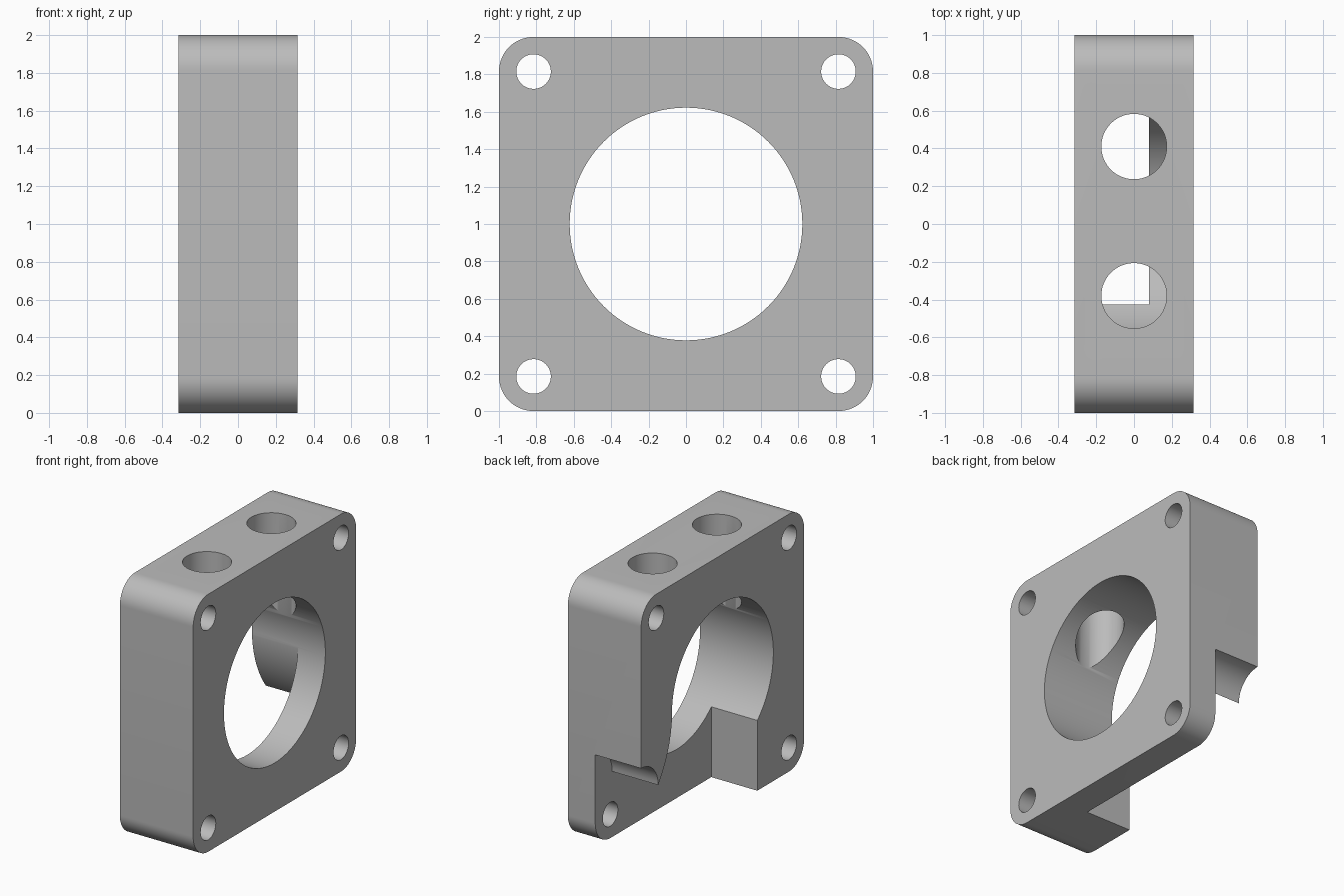
import bpy
import bmesh
from math import sin, cos, pi, radians

if "Cube" in bpy.data.objects:
    bpy.data.objects.remove(bpy.data.objects["Cube"], do_unlink=True)

HALF = 0.315       # half thickness along x
PLATE = 0.08       # inner face of the thin mounting plate
CORNER = 0.185     # corner radius, shared with the bolt hole inset

grey = bpy.data.materials.new("plain grey")
grey.use_nodes = True
colour = (0.5, 0.5, 0.5, 1)
grey.diffuse_color = colour
grey.node_tree.nodes["Principled BSDF"].inputs["Base Color"].default_value = colour


def arc(cy, cz, r, start, end, steps):
    """Points of an arc in the yz plane, angles in degrees."""
    angles = [radians(start + (end - start) * i / steps) for i in range(steps + 1)]
    return [(cy + r * cos(a), cz + r * sin(a)) for a in angles]


def prism(name, profile, x0, x1):
    """Extrude a yz profile along x."""
    bm = bmesh.new()
    face = bm.faces.new([bm.verts.new((x0, y, z)) for y, z in profile])
    new = bmesh.ops.extrude_face_region(bm, geom=[face])["geom"]
    moved = [v for v in new if isinstance(v, bmesh.types.BMVert)]
    bmesh.ops.translate(bm, verts=moved, vec=(x1 - x0, 0, 0))
    bmesh.ops.recalc_face_normals(bm, faces=bm.faces)
    mesh = bpy.data.meshes.new(name)
    bm.to_mesh(mesh)
    bm.free()
    mesh.materials.append(grey)
    obj = bpy.data.objects.new(name, mesh)
    bpy.context.collection.objects.link(obj)
    return obj


def circle(y, z, r, sides):
    return arc(y, z, r, 0, 360, sides)[:-1]


# Square housing block with rounded corners
outline = []
for i, (y, z) in enumerate([(1, 1), (-1, 1), (-1, -1), (1, -1)]):
    outline += arc(y * (1 - CORNER), 1 + z * (1 - CORNER), CORNER, 90 * i, 90 * i + 90, 16)
housing = prism("housing", outline, -HALF, HALF)

# Main bore and four bolt holes
cutters = [prism("bore_cutter", circle(0, 1, 0.622, 128), -0.5, 0.5)]
for y in (-0.815, 0.815):
    for z in (0.185, 1.815):
        cutters.append(prism("bolt_hole_cutter", circle(y, z, 0.0925, 48), -0.5, 0.5))

# Outlet pocket with a flared wall and a scooped lip
flare = arc(0.62 + 0.85, 1.02, 0.85, 180, 217, 20)
tip_y, tip_z = flare[-1]
lip = 1 - tip_y
pocket = [(-0.425, -0.2), (-0.425, 0.9), (0.3, 1.02)] + flare
pocket += arc(1, tip_z, lip, 180, 90, 12)[1:]
pocket += [(1.2, tip_z + lip), (1.2, -0.2)]
cutters.append(prism("outlet_cutter", pocket, -0.5, PLATE))

# Two round ports from the top into the bore
for y in (-0.38, 0.41):
    port = prism("port_cutter", circle(0, 0, 0.173, 64), 0, 1.2)
    port.rotation_euler = (0, -pi / 2, 0)
    port.location = (0, y, 1.0)
    # The prism's profile lies in its local yz plane, so it points upward now
    cutters.append(port)

for cutter in cutters:
    cutter.hide_render = True
    mod = housing.modifiers.new(cutter.name, "BOOLEAN")
    mod.operation = "DIFFERENCE"
    mod.solver = "EXACT"
    mod.object = cutter

# Apply the cuts, drop the cutters and shade
bpy.ops.object.select_all(action="DESELECT")
housing.select_set(True)
bpy.context.view_layer.objects.active = housing
for mod in list(housing.modifiers):
    bpy.ops.object.modifier_apply(modifier=mod.name)
for cutter in cutters:
    bpy.data.objects.remove(cutter, do_unlink=True)
bpy.ops.object.shade_smooth_by_angle(angle=radians(30))
